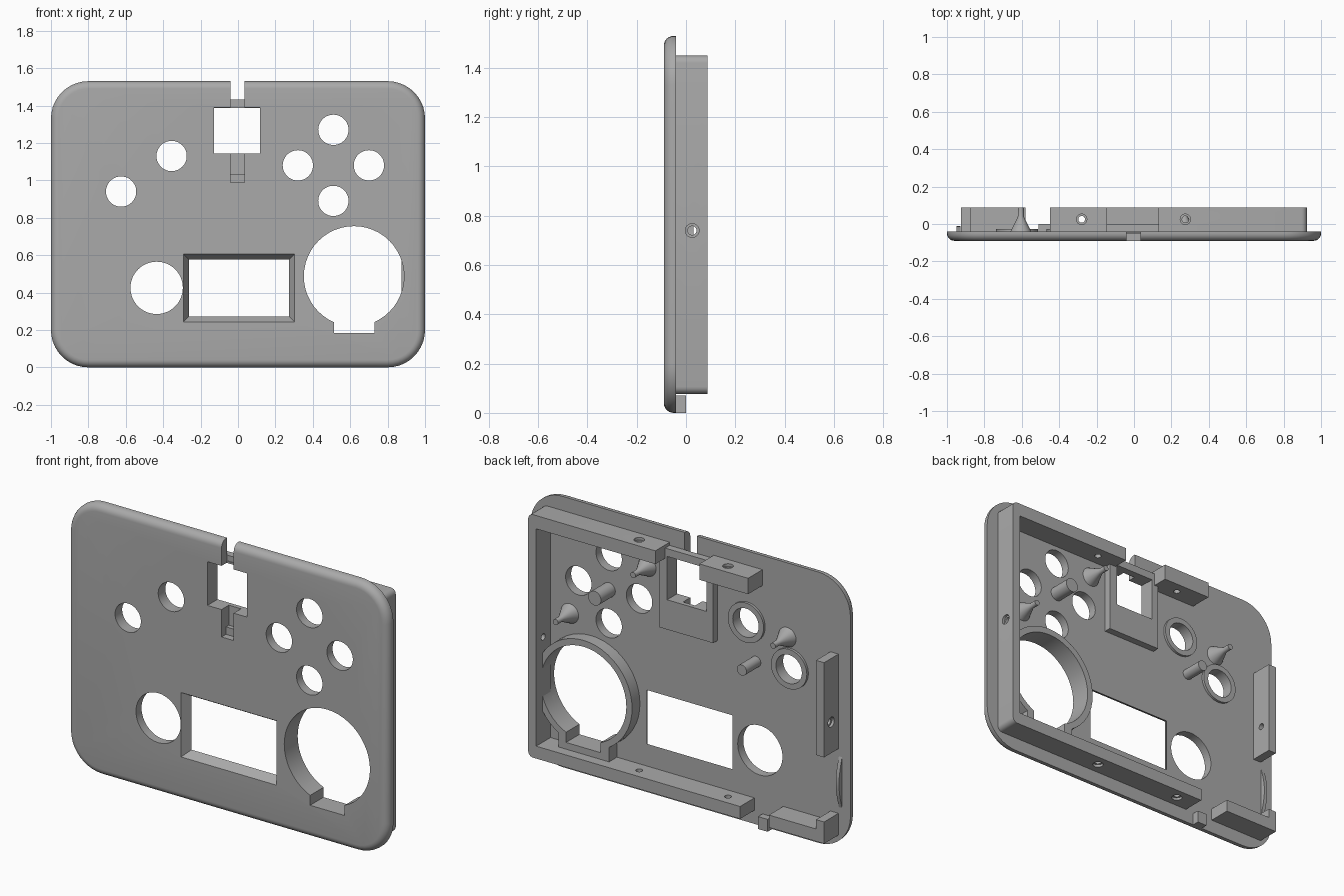
import bpy, bmesh, math
from mathutils import Matrix, Vector

cube = bpy.data.objects.get("Cube")
if cube:
    bpy.data.objects.remove(cube, do_unlink=True)

mat = bpy.data.materials.new("plain grey")
mat.use_nodes = True
grey = (0.4, 0.4, 0.4, 1)
mat.diffuse_color = grey
mat.node_tree.nodes["Principled BSDF"].inputs["Base Color"].default_value = grey

FRONT, BACK, RIM = -0.09, -0.04, 0.088   # depth of plate face, plate back, wall rim


def finish(name, bm):
    bmesh.ops.recalc_face_normals(bm, faces=bm.faces[:])
    mesh = bpy.data.meshes.new(name)
    bm.to_mesh(mesh)
    bm.free()
    mesh.materials.append(mat)
    ob = bpy.data.objects.new(name, mesh)
    bpy.context.collection.objects.link(ob)
    return ob


def box(name, x0, x1, y0, y1, z0, z1):
    bm = bmesh.new()
    size = Matrix.Diagonal((x1 - x0, y1 - y0, z1 - z0, 1))
    mid = Matrix.Translation(((x0 + x1) / 2, (y0 + y1) / 2, (z0 + z1) / 2))
    bmesh.ops.create_cube(bm, size=1, matrix=mid @ size)
    return finish(name, bm)


def rod(name, start, end, r1, r2=None, sides=48):
    """Cylinder or cone between two points."""
    a, b = Vector(start), Vector(end)
    turn = (b - a).to_track_quat('Z', 'Y').to_matrix().to_4x4()
    bm = bmesh.new()
    bmesh.ops.create_cone(bm, cap_ends=True, segments=sides, radius1=r1,
                          radius2=r1 if r2 is None else r2, depth=(b - a).length,
                          matrix=Matrix.Translation((a + b) / 2) @ turn)
    return finish(name, bm)


def disc(name, x, z, r, y0, y1, r2=None):
    return rod(name, (x, y0, z), (x, y1, z), r, r2)


def prism(name, pts, y0, y1, edge=0):
    """Extrude an x-z outline along y; edge rounds the y0 rim."""
    bm = bmesh.new()
    face = bm.faces.new([bm.verts.new((x, y0, z)) for x, z in pts])
    new = bmesh.ops.extrude_face_region(bm, geom=[face])["geom"]
    bmesh.ops.translate(bm, verts=[v for v in new if isinstance(v, bmesh.types.BMVert)],
                        vec=(0, y1 - y0, 0))
    if not any(f.is_valid and all(abs(v.co.y - y0) < 1e-5 for v in f.verts) for f in bm.faces):
        bm.faces.new([v for v in bm.verts if abs(v.co.y - y0) < 1e-5])
    if edge:
        rim = [e for e in bm.edges if all(abs(v.co.y - y0) < 1e-5 for v in e.verts)]
        bmesh.ops.bevel(bm, geom=rim, offset=edge, segments=6, profile=0.5, affect='EDGES')
    return finish(name, bm)


def arc(cx, cz, r, start, steps=10):
    return [(cx + r * math.cos(math.radians(start + 90 * i / steps)),
             cz + r * math.sin(math.radians(start + 90 * i / steps))) for i in range(steps + 1)]


def combine(ob, tool, op='DIFFERENCE'):
    mod = ob.modifiers.new("cut", 'BOOLEAN')
    mod.operation, mod.solver, mod.object = op, 'EXACT', tool
    bpy.context.view_layer.update()
    mesh = bpy.data.meshes.new_from_object(ob.evaluated_get(bpy.context.evaluated_depsgraph_get()))
    ob.modifiers.clear()
    ob.data = mesh
    bpy.data.objects.remove(tool, do_unlink=True)


# Face plate with rounded corners and a rounded front rim
R, H = 0.2, 1.53
outline = (arc(1 - R, R, R, -90) + arc(1 - R, H - R, R, 0)
           + arc(R - 1, H - R, R, 90) + arc(R - 1, R, R, 180))
plate = prism("face_plate", outline, FRONT, BACK, edge=0.04)

# Round button holes: right-hand diamond, left-hand pair, large side hole
PAD = (0.51, 1.08)
buttons = [(PAD[0] + dx, PAD[1] + dz) for dx, dz in ((0.19, 0), (-0.19, 0), (0, 0.19), (0, -0.19))]
pair = [(-0.355, 1.13), (-0.625, 0.94)]
for x, z in buttons + pair:
    combine(plate, disc("cutter", x, z, 0.081, -0.2, 0.1))
combine(plate, disc("cutter", -0.435, 0.425, 0.14, -0.2, 0.1))

# Screen window with sloping sides
bm = bmesh.new()
loops = [[bm.verts.new((x, y, z)) for x, z in ((x0, z0), (x1, z0), (x1, z1), (x0, z1))]
         for y, x0, x1, z0, z1 in ((FRONT - 0.001, -0.293, 0.303, 0.242, 0.607),
                                   (BACK + 0.001, -0.262, 0.272, 0.273, 0.576))]
for loop in loops:
    bm.faces.new(loop)
for i in range(4):
    j = (i + 1) % 4
    bm.faces.new((loops[0][i], loops[0][j], loops[1][j], loops[1][i]))
combine(plate, finish("cutter", bm))

# Raised collar round the dial opening, with a keyed notch below
DX, DZ = 0.62, 0.487
collar = disc("dial_collar", DX, DZ, 0.304, BACK - 0.01, 0.03)
combine(collar, box("block", 0.46, 0.775, BACK - 0.01, 0.03, 0.14, 0.35), 'UNION')
for ob in (plate, collar):
    combine(ob, disc("cutter", DX, DZ, 0.268, -0.2, 0.2))
    combine(ob, box("cutter", 0.514, 0.729, -0.2, 0.2, 0.185, 0.4))

# Bracket behind the square opening
bracket = box("opening_bracket", -0.17, 0.17, BACK - 0.005, 0.0, 0.975, 1.4)
for ob in (plate, bracket):
    combine(ob, box("cutter", -0.128, 0.118, -0.2, 0.2, 1.143, 1.39))
    combine(ob, box("cutter", -0.04, 0.036, -0.2, -0.025, 1.03, 1.2))
    combine(ob, box("cutter", -0.04, 0.036, -0.2, -0.05, 0.988, 1.1))
combine(plate, box("cutter", -0.04, 0.036, -0.2, 0.1, 1.3, 1.6))
box("top_bridge", -0.145, 0.135, BACK, 0.0, 1.388, 1.432)

# Rim walls: a C shape, a top block, a side block and a corner piece
X, T, LO, HI, C = 0.925, 0.05, 0.077, 1.45, 0.03
c_shape = ([(-0.4, LO)] + arc(X - C, LO + C, C, -90, 5) + arc(X - C, HI - C, C, 0, 5)
           + [(0.13, HI), (0.13, HI - 0.075), (X - T, HI - 0.075),
              (X - T, LO + 0.07), (-0.4, LO + 0.07)])
c_wall = prism("rim_wall", c_shape, BACK, RIM)
top_block = box("top_rim_block", -0.45, -0.145, BACK, RIM, HI - 0.09, HI)
side_block = box("side_rim_block", -X, -X + T, BACK, RIM, 0.565, 1.1)
corner = [(-X, LO), (-0.58, LO), (-0.58, LO + 0.07), (-X + T, LO + 0.07),
          (-X + T, 0.2), (-X, 0.2)]
prism("corner_rim_piece", corner, BACK, RIM)
box("bottom_tab", -0.51, -0.45, BACK, 0.0, 0.0, 0.07)


# Screw holes with countersinks
def screw(ob, start, inward):
    p, d = Vector(start), Vector(inward)
    combine(ob, rod("cutter", p - d * 0.05, p + d * 0.15, 0.018, sides=24))
    combine(ob, rod("cutter", p - d * 0.05, p + d * 0.015, 0.028, sides=24))


SY = 0.025
screw(c_wall, (0.275, SY, HI), (0, 0, -1))
screw(top_block, (-0.28, SY, HI), (0, 0, -1))
for x in (0.275, -0.28):
    screw(c_wall, (x, SY, LO), (0, 0, 1))
screw(c_wall, (X, SY, 0.74), (-1, 0, 0))
screw(side_block, (-X, SY, 0.74), (1, 0, 0))

# Collars behind the button pair
for i, (x, z) in enumerate(pair):
    ring = disc(f"button_collar_{i + 1}", x, z, 0.112, BACK - 0.01, BACK + 0.014)
    combine(ring, disc("cutter", x, z, 0.081, -0.2, 0.2))

# Board pegs: flared cones with pins, and plain posts
for i, (x, z) in enumerate(((0.27, 1.275), (0.755, 0.88), (-0.605, 1.11))):
    peg = disc(f"board_peg_{i + 1}", x, z, 0.056, BACK - 0.002, 0.04, 0.016)
    combine(peg, disc("pin", x, z, 0.016, 0.03, RIM), 'UNION')
disc("pad_post", PAD[0], PAD[1], 0.04, BACK, RIM)
disc("pair_post", -0.41, 0.92, 0.03, BACK, RIM)

# Thin curved clip on the side edge
bm = bmesh.new()
curve = [bm.verts.new((-0.948, BACK - 0.002 + 0.03 * math.sin(math.pi * i / 12), 0.23 + 0.3 * i / 12))
         for i in range(13)]
face = bm.faces.new(curve)
new = bmesh.ops.extrude_face_region(bm, geom=[face], use_keep_orig=True)["geom"]
bmesh.ops.translate(bm, verts=[v for v in new if isinstance(v, bmesh.types.BMVert)], vec=(0.02, 0, 0))
finish("side_clip", bm)

# Smooth shading with sharp edges kept
bpy.ops.object.select_all(action='DESELECT')
for ob in bpy.context.collection.objects:
    if ob.type == 'MESH' and mat.name in ob.data.materials:
        ob.select_set(True)
        bpy.context.view_layer.objects.active = ob
bpy.ops.object.shade_smooth_by_angle(angle=math.radians(30))
